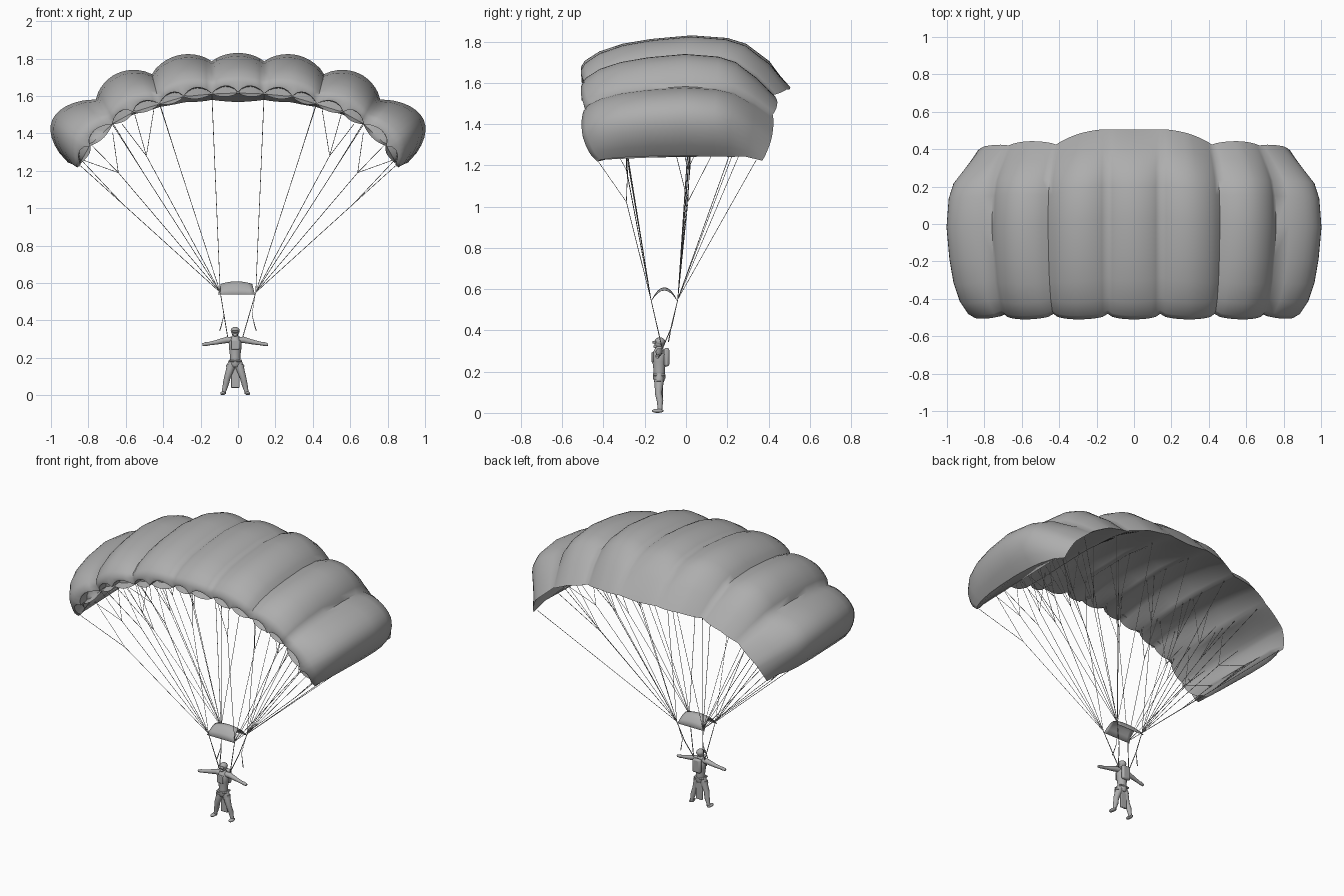
import bpy, bmesh, math
from mathutils import Vector as V

if "Cube" in bpy.data.objects:
    bpy.data.objects.remove(bpy.data.objects["Cube"])

grey = bpy.data.materials.new("plain_grey")
grey.use_nodes = True
grey.diffuse_color = (0.42, 0.42, 0.42, 1)
grey.node_tree.nodes["Principled BSDF"].inputs["Base Color"].default_value = grey.diffuse_color


def mesh_object(name, verts, faces, angle):
    mesh = bpy.data.meshes.new(name)
    mesh.from_pydata(verts, [], faces)
    bm = bmesh.new()
    bm.from_mesh(mesh)
    bmesh.ops.recalc_face_normals(bm, faces=bm.faces)
    bm.to_mesh(mesh)
    bm.free()
    ob = bpy.data.objects.new(name, mesh)
    bpy.context.collection.objects.link(ob)
    return finish(ob, angle)


def finish(ob, angle=40):
    ob.data.materials.append(grey)
    bpy.ops.object.select_all(action='DESELECT')
    ob.select_set(True)
    bpy.context.view_layer.objects.active = ob
    bpy.ops.object.shade_smooth_by_angle(angle=math.radians(angle))
    return ob


def tubes(name, paths, bevel, sides=0):
    """Each path is a list of (point, radius factor)."""
    cu = bpy.data.curves.new(name, 'CURVE')
    cu.dimensions = '3D'
    cu.bevel_depth = bevel
    cu.bevel_resolution = sides
    cu.use_fill_caps = True
    for path in paths:
        sp = cu.splines.new('POLY')
        sp.points.add(len(path) - 1)
        for p, (co, r) in zip(sp.points, path):
            p.co = (*co, 1)
            p.radius = r
    cu.materials.append(grey)
    ob = bpy.data.objects.new(name, cu)
    bpy.context.collection.objects.link(ob)
    return ob


def blob(name, loc, size):
    bpy.ops.mesh.primitive_uv_sphere_add(segments=16, ring_count=10, location=loc)
    ob = bpy.context.object
    ob.name = name
    ob.scale = size
    return finish(ob)


def block(name, loc, size, bevel=0.004):
    bpy.ops.mesh.primitive_cube_add(size=1, location=loc)
    ob = bpy.context.object
    ob.name = name
    ob.scale = size
    bpy.ops.object.transform_apply(location=False, rotation=False, scale=True)
    mod = ob.modifiers.new("round", 'BEVEL')
    mod.width, mod.segments = bevel, 2
    return finish(ob)


# Canopy seams (x, z): upper skin per cell, lower skin per half cell
TOP = [(-.14, 1.785), (.14, 1.785), (.46, 1.715), (.76, 1.57), (.91, 1.20)]
BULGE = [.045, .07, .082, .17]
LOW = [(-.14, 1.61), (0, 1.615), (.14, 1.61), (.29, 1.595), (.42, 1.555),
       (.56, 1.51), (.67, 1.445), (.79, 1.325), (.84, 1.225)]
REAR = [.505, .505, .425, .42, .37]
FRONT = [-.48, -.48, -.48, -.48, -.43]


def arc(a, b, k, height):
    a, b = V(a), V(b)
    d = (b - a).normalized()
    bump = (4 * k * (1 - k)) ** .85
    return a.lerp(b, k) + V((-d.y, d.x)) * height * bump, bump


def section(cell, k):
    """Closed aerofoil loop at fraction k of a cell."""
    half = min(int(k * 2), 1)
    top, bump = arc(TOP[cell], TOP[cell + 1], k, BULGE[cell])
    i = cell * 2 + half
    low, bump2 = arc(LOW[i], LOW[i + 1], k * 2 - half, 0)
    rear = REAR[cell] + (REAR[cell + 1] - REAR[cell]) * k + .02 * bump * (cell > 0)
    front = FRONT[cell] + (FRONT[cell + 1] - FRONT[cell]) * k ** 3 - .03 * bump ** .6
    out = (cell + k - .5) / 3.5
    te = -.22 + .32 * out
    lip = .02 + .18 * bump2
    billow = .18 * bump
    upper = [(.005, lip), (0, .28), (.02, .43), (.09, .64), (.2, .81), (.34, .92),
             (.53, 1), (.7, .94), (.79, .81), (.9, .42), (1, te)]
    lower = [(.85, te * .4 + .02 + billow * .5), (.6, .06 + billow), (.4, .04 + billow),
             (.2, .01 + billow * .6), (.03, -.08 * bump2), (.08, .005), (.08, lip * .9)]
    loop = []
    for v, f in upper + lower:
        p = low + (top - low) * f
        lift = .045 * out ** 4 * math.sqrt(max(0, 4 * v * (1 - v)))
        loop.append((max(p.x, 0), front + (rear - front) * v, p.y + lift))
    return loop


STEPS = 12
loops = [section(0, .5 + j / STEPS) for j in range(STEPS // 2)]
loops += [section(c, j / STEPS) for c in (1, 2, 3) for j in range(STEPS)]
loops.append(section(3, 1))
n = len(loops[0])
faces = [(i * n + j, (i + 1) * n + j, (i + 1) * n + (j + 1) % n, i * n + (j + 1) % n)
         for i in range(len(loops) - 1) for j in range(n)]
faces.append(tuple((len(loops) - 1) * n + j for j in range(n)))
canopy = mesh_object("canopy", [p for lp in loops for p in lp], faces, 65)
mirror = canopy.modifiers.new("mirror", 'MIRROR')
mirror.use_clip = True

# Suspension lines: each runs from a riser ring to a node, then forks to the seam
lines = []


def fork(side, ring, target, ends, reach):
    start = V((.095 * side, ring, .55))
    goal = V((target[0] * side, target[1], target[2]))
    node = start.lerp(goal, reach)
    lines.append([(start, 1), (node, 1)])
    for x, y, z in ends:
        lines.append([(node, 1), (V((x * side, y, z)), 1)])


FRONT_RING, REAR_RING = -.17, -.04
for side in (-1, 1):
    for x, z in LOW[2::2]:
        lift = .035 if x > .8 else .01
        fork(side, FRONT_RING, (x, -.34, z),
             [(x, -.43, z), (x, -.28, z + lift)], .7)
        fork(side, REAR_RING, (x, .03, z),
             [(x, -.05, z + lift), (x, .02, z + lift), (x, .13, z + lift)], .7)
        fork(side, REAR_RING, (x, .34, z), [(x, .34, z)], .6)
    # Branches that hold the half ribs of the outer cells
    for (x, z), (nx, nz) in zip((LOW[5], LOW[7]), ((.49, 1.28), (.64, 1.19))):
        for ring, y in ((FRONT_RING, -.29), (REAR_RING, .02)):
            fork(side, ring, (nx, y, nz),
                 [(x, y, z + .02), (x + .06, y, z - .06), (x - .12, y, z + .08)], 1)
tubes("suspension_lines", lines, .0016)

# Slider: small arched cloth held between the line groups
grid = []
for i in range(9):
    u = i / 4 - 1
    for j in range(9):
        v = j / 4 - 1
        arch = 1 - v * v
        x = u * (.098 - .014 * arch) - .008
        grid.append((x, -.105 + .066 * v, .54 + arch * (.055 + .014 * (1 - u * u))))
quads = [(a, a + 1, a + 10, a + 9) for i in range(8) for a in range(i * 9, i * 9 + 8)]
slider = mesh_object("slider", grid, quads, 40)
slider.modifiers.new("cloth", 'SOLIDIFY').thickness = .002

# Risers and steering toggles
CX, CY = -.015, -.13
risers, toggles = [], []
for s in (-1, 1):
    shoulder = V((CX + s * .04, -.115, .31))
    for y in (FRONT_RING, REAR_RING):
        ring = V((s * .095, y, .55))
        mid = ring.lerp(shoulder, .55) + V((0, .012 * (y > -.1), 0))
        risers.append([(ring, .8), (mid, 1), (shoulder, 1.1)])
    toggles.append([(V((s * .09, -.045, .53)), .4), (V((s * .075, -.07, .43)), .5),
                    (V((s * .09, -.08, .37)), .9), (V((s * .098, -.085, .345)), 1)])
tubes("risers", risers, .0026)
tubes("steering_toggles", toggles, .003)


# Jumper: body, limbs and gear
def body(name, pts):
    return tubes(name, [[(V((CX + x, CY + y, z)), r) for x, y, z, r in pts]], 1, 4)


body("torso", [(0, 0, .15, .022), (0, 0, .17, .031), (0, 0, .205, .027),
               (0, 0, .25, .033), (0, 0, .285, .035), (0, 0, .305, .024),
               (0, 0, .325, .013)])
for s, side in ((1, "left"), (-1, "right")):
    body(side + "_arm", [(s * .02, 0, .295, .017), (s * .045, 0, .296, .017),
                         (s * .10, -.003, .283, .012), (s * .145, -.008, .275, .009),
                         (s * .155, -.008, .274, .011), (s * .175, -.01, .27, .007)])
    body(side + "_leg", [(s * .014, 0, .185, .02), (s * .024, 0, .15, .022),
                         (s * .042, -.004, .095, .017), (s * .05, .004, .06, .016),
                         (s * .06, .004, .02, .011), (s * .062, .004, .008, .012)])
    blob(side + "_boot", (CX + s * .066, CY - .007, .010), (.014, .028, .010))
    body(side + "_thigh_strap", [(s * .024, -.002, .162, .0235), (s * .026, -.002, .15, .0235)])
blob("head", (CX, CY, .338), (.020, .023, .025))
blob("helmet", (CX, CY + .003, .345), (.024, .026, .021))
block("goggles", (CX, CY - .024, .343), (.034, .018, .013))
blob("chin_guard", (CX, CY - .016, .322), (.013, .012, .008))
block("chest_harness", (CX, CY - .032, .27), (.045, .010, .05))
block("parachute_pack", (CX, CY + .036, .27), (.058, .026, .09), .01)
block("waist_belt", (CX, CY, .183), (.066, .060, .010))
block("rear_flap", (CX, CY + .012, .105), (.046, .012, .13))
